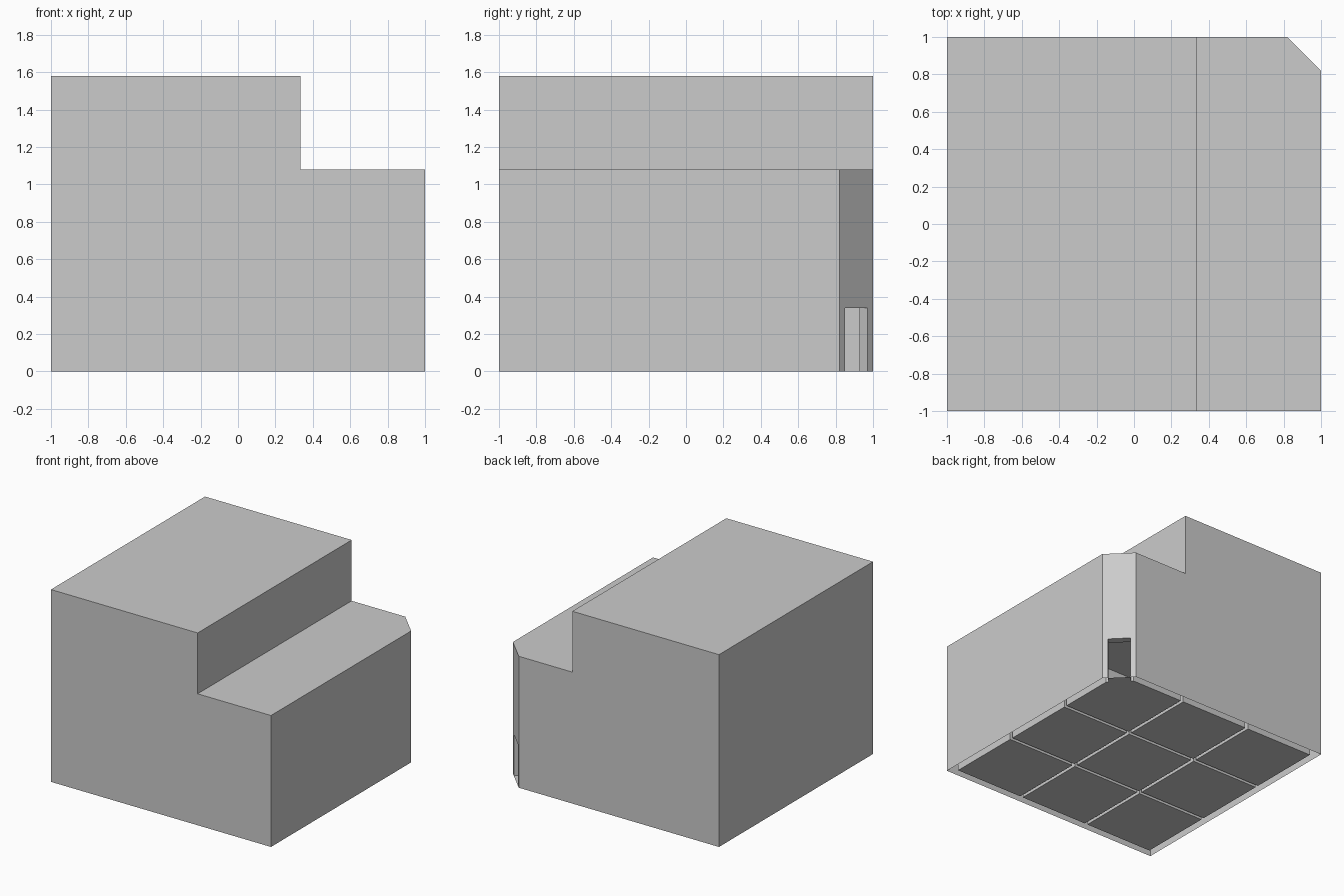
import bpy, bmesh
from mathutils import Vector

if "Cube" in bpy.data.objects:
    bpy.data.objects.remove(bpy.data.objects["Cube"])

STEP = 1 / 3
STOREY = 0.5
CUT_OUT, CUT_IN = 1.82, 1.735      # x + y on the outer and inner corner walls
WALL, GAP = 0.06, 0.026
DOOR_TOP, DOOR_LO, DOOR_HI = 0.34, 0.85, 0.97


def finish(bm, name):
    bmesh.ops.remove_doubles(bm, verts=bm.verts, dist=1e-4)
    bmesh.ops.recalc_face_normals(bm, faces=bm.faces)
    mesh = bpy.data.meshes.new(name)
    bm.to_mesh(mesh)
    bm.free()
    obj = bpy.data.objects.new(name, mesh)
    bpy.context.collection.objects.link(obj)
    return obj


def quad(bm, *pts):
    bm.faces.new([bm.verts.new(p) for p in pts])


def prism(bm, profile, y0, y1):
    """Extrude a front (x, z) profile from y0 to y1."""
    face = bm.faces.new([bm.verts.new((x, y0, z)) for x, z in profile])
    new = bmesh.ops.extrude_face_region(bm, geom=[face])["geom"]
    bmesh.ops.translate(bm, vec=(0, y1 - y0, 0),
                        verts=[v for v in new if isinstance(v, bmesh.types.BMVert)])
    # extrusion may drop the starting face, so close both ends
    bmesh.ops.holes_fill(bm, edges=bm.edges, sides=0)


def cut_corner(bm, total):
    """Slice off the +x +y corner, leaving it open."""
    bmesh.ops.bisect_plane(bm, geom=bm.verts[:] + bm.edges[:] + bm.faces[:],
                           plane_co=(total / 2, total / 2, 0),
                           plane_no=Vector((1, 1, 0)).normalized(), clear_outer=True)


def diagonal_wall(bm, total, edge, z0, z1, shift=0.0, door=True):
    """Corner wall, optionally with a doorway at its foot."""
    a, b = (edge, total - edge), (total - edge, edge)
    p = (DOOR_HI - shift, total - DOOR_HI + shift)
    q = (total - DOOR_HI + shift, DOOR_HI - shift)

    def panel(s, t, lo, hi):
        quad(bm, (*s, lo), (*t, lo), (*t, hi), (*s, hi))
    if not door:
        panel(a, b, z0, z1)
        return p, q
    panel(a, p, z0, DOOR_TOP)
    panel(q, b, z0, DOOR_TOP)
    quad(bm, (*a, DOOR_TOP), (*p, DOOR_TOP), (*q, DOOR_TOP), (*b, DOOR_TOP),
         (*b, z1), (*a, z1))
    return p, q


# Outer skin: stepped block, open underneath
bm = bmesh.new()
prism(bm, [(-1, 0), (1, 0), (1, 1.08), (STEP, 1.08), (STEP, 1.58), (-1, 1.58)], -1, 1)
cut_corner(bm, CUT_OUT)
bm.faces.ensure_lookup_table()
floor = [f for f in bm.faces if all(abs(v.co.z) < 1e-5 for v in f.verts)]
bmesh.ops.delete(bm, geom=floor, context='FACES')
p_out, q_out = diagonal_wall(bm, CUT_OUT, 1.0, 0, 1.08)
finish(bm, "outer_shell")

# Inner rooms: three by three per storey, top storey without its right row
size = (2 - 2 * WALL - 2 * GAP) / 3
start = -1 + WALL
for level in range(3):
    for i in range(2 if level == 2 else 3):
        for j in range(3):
            bm = bmesh.new()
            x0 = start + i * (size + GAP)
            y0 = start + j * (size + GAP)
            x1 = x0 + size
            if level == 2 and i == 1:
                x1 = STEP - WALL
            z0 = level * STOREY
            z1 = z0 + STOREY - GAP
            prism(bm, [(x0, z0), (x1, z0), (x1, z1), (x0, z1)], y0, y0 + size)
            if i == 2 and j == 2:
                cut_corner(bm, CUT_IN)
                p_in, q_in = diagonal_wall(bm, CUT_IN, 1 - WALL, z0, z1,
                                           (CUT_OUT - CUT_IN) / 2, level == 0)
            finish(bm, f"room_{level}_{i}_{j}")

# Doorway lining between the outer skin and the corner room
bm = bmesh.new()
T = DOOR_TOP
for s, t in ((p_out, p_in), (q_out, q_in)):
    quad(bm, (*s, 0), (*t, 0), (*t, T), (*s, T))
for z in (0, T):
    quad(bm, (*p_out, z), (*q_out, z), (*q_in, z), (*p_in, z))
finish(bm, "doorway_lining")
